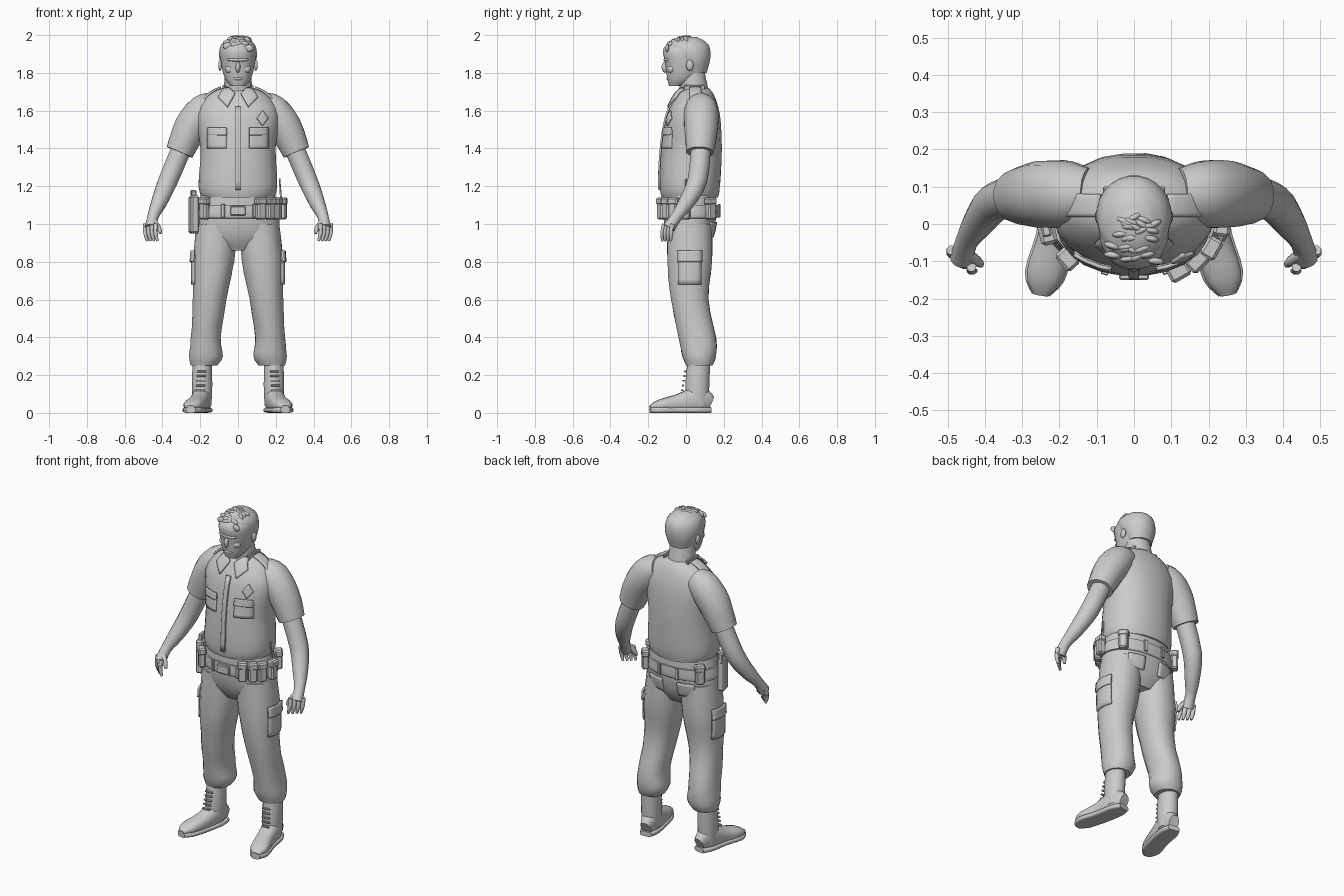
import bpy, bmesh, math, random
from mathutils import Vector, Matrix
from mathutils.bvhtree import BVHTree

random.seed(4)
if "Cube" in bpy.data.objects:
    bpy.data.objects.remove(bpy.data.objects["Cube"], do_unlink=True)

shade = 0.6
grey = bpy.data.materials.new("plain_grey")
grey.use_nodes = True
grey.diffuse_color = (shade, shade, shade, 1)
grey.node_tree.nodes["Principled BSDF"].inputs["Base Color"].default_value = grey.diffuse_color
X, Y, Z = Matrix.Identity(3)


def finish(name, bm, angle=45):
    bmesh.ops.recalc_face_normals(bm, faces=bm.faces)
    mesh = bpy.data.meshes.new(name)
    bm.to_mesh(mesh)
    bm.free()
    mesh.materials.append(grey)
    mesh.shade_smooth()
    mesh.set_sharp_from_angle(angle=math.radians(angle))
    part = bpy.data.objects.new(name, mesh)
    bpy.context.collection.objects.link(part)
    return part


def smooth_path(keys, steps=3):
    """Pass a smooth spline through the key rings."""
    keys = [Vector(key) for key in keys]
    path = []
    for i in range(len(keys) - 1):
        before, start = keys[max(i - 1, 0)], keys[i]
        end, after = keys[i + 1], keys[min(i + 2, len(keys) - 1)]
        for step in range(steps):
            t = step / steps
            path.append(start + (end - before) * (t / 2)
                        + (before * 2 - start * 5 + end * 4 - after) * (t * t / 2)
                        + (start * 3 - before - end * 3 + after) * (t ** 3 / 2))
    return path + [keys[-1]]


def loft(name, keys, side=1, sides=16, power=2, ref=None, wrinkle=0):
    """Skin a tube over (x, y, z, width, depth) rings; ref makes rings follow the path."""
    rings = smooth_path(keys)
    centres = [Vector(ring[:3]) for ring in rings]
    bm = bmesh.new()
    loops = []
    for i, ring in enumerate(rings):
        across, along = X, Y
        if ref:
            heading = centres[min(i + 1, len(rings) - 1)] - centres[max(i - 1, 0)]
            across = ref.cross(heading).normalized()
            along = heading.normalized().cross(across)
        loop = []
        for k in range(sides):
            angle = math.tau * (k + 0.5) / sides
            c, s = math.cos(angle), math.sin(angle)
            swell = 1 + random.uniform(-wrinkle, wrinkle)
            point = centres[i] + across * math.copysign(abs(c) ** (2 / power), c) * ring[3] * swell
            point += along * math.copysign(abs(s) ** (2 / power), s) * ring[4] * swell
            loop.append(bm.verts.new((point.x * side, point.y, max(point.z, 0))))
        loops.append(loop)
    for low, high in zip(loops, loops[1:]):
        for k in range(sides):
            following = (k + 1) % sides
            bm.faces.new((low[k], low[following], high[following], high[k]))
    bm.faces.new(loops[0])
    bm.faces.new(loops[-1])
    return finish(name, bm)


def column(name, keys, **options):
    """Loft on the centre line from (y, z, width, depth) rings."""
    return loft(name, [(0, *key) for key in keys], sides=24, **options)


def limb(name, keys, side, sides=12, **options):
    """Round tube from (x, y, z, radius) rings that follow the path."""
    return loft(name, [(*key, key[-1]) for key in keys], side, sides, ref=Y, **options)


def ball(name, place, size, turn=0):
    bm = bmesh.new()
    bmesh.ops.create_icosphere(bm, subdivisions=2, radius=1)
    bm.transform(Matrix.Translation(place) @ Matrix.Rotation(turn, 4, "Z") @ Matrix.Diagonal((*size, 1)))
    return finish(name, bm)


def box(name, place, size, turn=0):
    bm = bmesh.new()
    bmesh.ops.create_cube(bm, size=1)
    bm.transform(Matrix.Diagonal((*size, 1)))
    bmesh.ops.bevel(bm, geom=bm.edges[:], offset=min(size) / 5, segments=1, affect="EDGES")
    bm.transform(Matrix.Translation(place) @ Matrix.Rotation(turn, 4, "Z"))
    return finish(name, bm, 30)


def patch(name, base, centre, half_u, half_v, ray, lift=0.005, cuts=6):
    """Lay a thin cloth panel on the base part by casting it along ray."""
    tree = BVHTree.FromPolygons([v.co for v in base.data.vertices],
                                [face.vertices[:] for face in base.data.polygons])
    bm = bmesh.new()
    bmesh.ops.create_grid(bm, x_segments=cuts, y_segments=cuts, size=1)
    for vert in bm.verts:
        point = Vector(centre) + Vector(half_u) * vert.co.x + Vector(half_v) * vert.co.y
        hit = tree.ray_cast(point - ray, ray)[0] or tree.find_nearest(point)[0]
        vert.co = hit - ray * lift
    part = finish(name, bm)
    cloth = part.modifiers.new("thickness", "SOLIDIFY")
    cloth.thickness, cloth.offset = 0.01, 0
    return part


def on_belt(name, degrees, size, height, out=0.02):
    """Hang a box on the belt, facing outwards."""
    angle = math.radians(degrees)
    place = Vector(((0.22 + out) * math.cos(angle), 0.02 + (0.15 + out) * math.sin(angle), height))
    box(name, place, size, angle + math.pi / 2)
    return place


# Shirt body with button strip and badge
shirt = column("shirt", [(.02, 1.14, .19, .15), (.02, 1.2, .21, .16), (.03, 1.4, .2, .16),
                         (.04, 1.58, .22, .14), (.05, 1.68, .16, .1), (.05, 1.72, .08, .07)],
               power=2.2, wrinkle=.008)
patch("button_strip", shirt, Z * 1.4, X * .014, Z * .22, Y, cuts=10)
patch("badge", shirt, (.13, 0, 1.56), (.015, 0, .02), (-.015, 0, .02), Y, .012)

# Neck, head and face
column("neck", [(.05, 1.66, .08, .08), (.03, 1.8, .07, .07)])
column("head", [(-.05, 1.73, .04, .04), (-.02, 1.77, .07, .08), (0, 1.85, .09, .11),
                (0, 1.93, .09, .12), (0, 1.99, .03, .04)], power=2.2)
column("hair_cap", [(.05, 1.8, .07, .06), (.03, 1.88, .1, .1), (.01, 1.95, .09, .11),
                    (.01, 1.99, .04, .05)])
ball("nose", (0, -.11, 1.83), (.013, .02, .03))
ball("brow", (0, -.1, 1.87), (.06, .02, .012))
ball("mouth", (0, -.09, 1.77), (.03, .015, .01))
for tuft in range(28):
    x, y = random.uniform(-.06, .06), random.uniform(-.1, .02)
    ball("hair_tuft", (x, y, 1.98 - 3 * x * x - 4 * y * y), (.025, .01, .02), random.uniform(-.6, .6))

# Trouser seat, belt and buckle
seat = column("trouser_seat", [(.02, .86, .1, .08), (.02, .93, .21, .12), (.02, 1.03, .22, .14),
                               (.02, 1.15, .2, .14)], power=2.2)
column("belt", [(.02, 1.03, .22, .14), (.02, 1.04, .23, .15), (.02, 1.1, .22, .15)], power=2.2)
box("belt_buckle", (0, -.14, 1.07), (.08, .02, .05))

# Belt equipment
for degrees in (-60, -45, -30, -8, 40, 140, 222):
    place = on_belt("belt_pouch", degrees, (.05, .04, .11), 1.08)
    box("pouch_flap", place + Z * .04, (.06, .045, .04), math.radians(degrees + 90))
for degrees in (75, 105, 250, 292):
    on_belt("belt_keeper", degrees, (.02, .012, .07), 1.07, .01)
on_belt("holster", 194, (.07, .045, .2), 1.05)
on_belt("pistol_grip", 190, (.05, .025, .06), 1.15)
limb("radio_aerial", [(.23, 0, 1.1, .006), (.22, 0, 1.24, .004)], 1)

foot = [(.18, .13, .05, .03, .04), (.19, .07, .07, .05, .07), (.21, -.04, .05, .05, .05),
        (.24, -.14, .04, .05, .03), (.25, -.19, .03, .02, .01)]

for s, tag in ((1, "left_"), (-1, "right_")):
    # Ears, cheeks and collar
    ball(tag + "ear", (s * .095, .02, 1.84), (.01, .02, .03))
    ball(tag + "cheek", (s * .04, -.075, 1.82), (.03, .025, .025))
    patch(tag + "collar", shirt, (s * .06, 0, 1.68), (s * .02, 0, -.035), (s * .025, 0, .025), Y, .015)
    box(tag + "collar_stand", (s * .075, .045, 1.71), (.016, .11, .05))
    # Chest pockets and shoulder straps
    patch(tag + "chest_pocket", shirt, (s * .11, 0, 1.45), X * .05, Z * .05, Y, .003)
    patch(tag + "pocket_flap", shirt, (s * .11, 0, 1.49), X * .05, Z * .02, Y, .01)
    patch(tag + "shoulder_strap", shirt, (s * .14, .05, 1.7), X * .05, Y * .03, -Z, .008)
    # Sleeve and arm
    limb(tag + "sleeve", [(.12, .08, 1.63, .07), (.18, .08, 1.6, .09), (.25, .08, 1.51, .09),
                          (.31, .075, 1.38, .074)], s, 16, wrinkle=.015)
    limb(tag + "arm", [(.29, .08, 1.42, .055), (.37, .06, 1.23, .053), (.42, 0, 1.11, .042),
                       (.45, -.05, 1.04, .03), (.46, -.09, .98, .034)], s)
    # Hand with four fingers and a thumb
    for k in range(4):
        x, y = .49 - .018 * k, -.07 - .015 * k
        limb(tag + "finger", [(x, y, 1, .013), (x, y - .01, .95, .012), (x - .01, y - .01, .91, .007)], s, 8)
    limb(tag + "thumb", [(.45, -.08, 1.02, .016), (.42, -.1, .98, .014), (.41, -.11, .95, .008)], s, 8)
    # Trouser leg with gathered cuff and pockets
    leg = loft(tag + "trouser_leg", [
        (.11, .02, 1, .11, .12), (.13, .02, .8, .11, .12), (.15, .02, .6, .09, .1),
        (.17, .06, .4, .08, .1), (.17, .07, .3, .09, .09), (.18, .07, .25, .07, .07)],
        s, power=2.2, wrinkle=.02)
    patch(tag + "cargo_pocket", leg, (s * .2, .02, .76), Y * .06, Z * .08, X * -s)
    patch(tag + "cargo_flap", leg, (s * .2, .02, .83), Y * .065, Z * .03, X * -s, .013)
    patch(tag + "back_pocket", seat, (s * .1, 0, .97), X * .05, Z * .04, -Y)
    # Laced boot with a flat sole
    loft(tag + "boot_shaft", [(.19, .07, .3, .05, .06), (.19, .06, .15, .055, .065),
                              (.19, .06, .04, .05, .06)], s)
    loft(tag + "boot_foot", foot, s, ref=Z, power=2.4)
    loft(tag + "boot_sole", [(x, y, .015, width + .005, .015) for x, y, z, width, height in foot],
         s, ref=Z, power=4)
    for k in range(5):
        box(tag + "boot_lace", (s * (.2 - .002 * k), .004 * k - .02, .12 + .025 * k), (.05, .012, .01))
